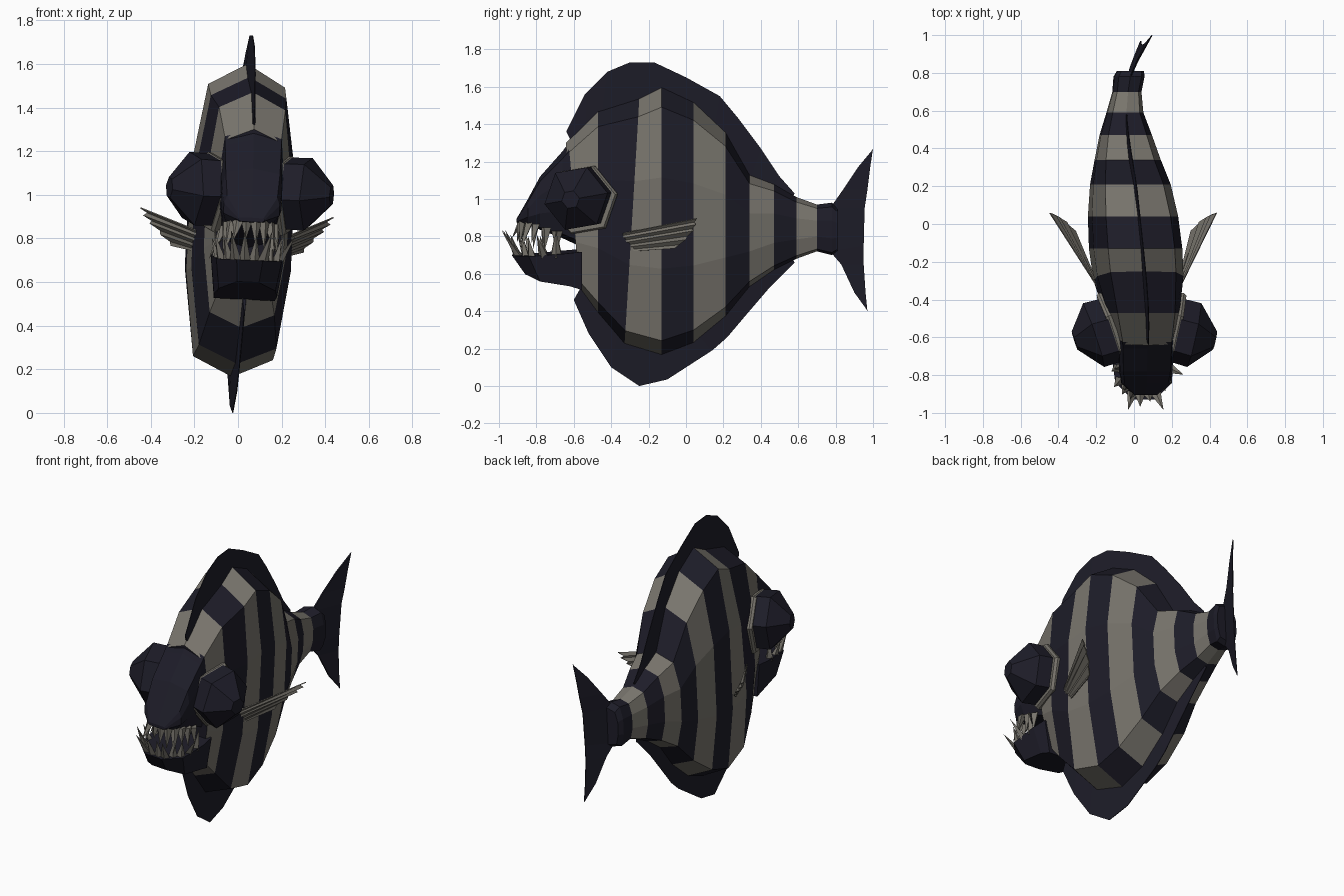
import bpy, bmesh, math, random
from mathutils import Vector

if "Cube" in bpy.data.objects:
    bpy.data.objects.remove(bpy.data.objects["Cube"])

random.seed(4)


def material(name, rgb):
    m = bpy.data.materials.new(name)
    m.diffuse_color = (*rgb, 1)
    m.use_nodes = True
    m.node_tree.nodes["Principled BSDF"].inputs["Base Color"].default_value = m.diffuse_color
    return m


DARK = material("dark navy", (0.0125, 0.012, 0.0215))
BEIGE = material("grey beige", (0.19, 0.178, 0.153))

# Swimming curve: sideways offset of the centre line along the body
CURVE = [(-1, .065), (-.6, .05), (-.36, .03), (-.13, .008), (.2, -.018),
         (.45, -.042), (.62, -.048), (.8, -.022), (1, .075)]


def bend(v):
    y = max(-1, min(1, v.y))
    for (a, fa), (b, fb) in zip(CURVE, CURVE[1:]):
        if a <= y <= b:
            f = fa + (fb - fa) * (y - a) / (b - a)
            break
    return Vector((v.x + f + 0.05 * (v.z - .87), v.y, v.z - 0.05 * v.x))


def finish(name, bm, mats):
    bmesh.ops.recalc_face_normals(bm, faces=bm.faces)
    for v in bm.verts:
        v.co = bend(v.co)
    me = bpy.data.meshes.new(name)
    bm.to_mesh(me)
    bm.free()
    for m in mats:
        me.materials.append(m)
    ob = bpy.data.objects.new(name, me)
    bpy.context.collection.objects.link(ob)
    return ob


def loft(bm, rings, colours=None, closed=True, caps=True):
    vs = [[bm.verts.new(p) for p in r] for r in rings]
    n = len(vs[0])
    for i, (a, b) in enumerate(zip(vs, vs[1:])):
        for k in range(n if closed else n - 1):
            j = (k + 1) % n
            f = bm.faces.new((a[k], a[j], b[j], b[k]))
            f.material_index = colours[i] if colours else 0
    if caps:
        bm.faces.new(vs[0])
        bm.faces.new(vs[-1])


def ring(y, top, bottom, w, shoulder=.75, lean=0):
    h = top - bottom
    half = [(0, top), (shoulder * w, top - .07 * h), (w, top - .33 * h),
            (w, top - .67 * h), (.78 * w, bottom + .06 * h), (0, bottom)]
    pts = half + [(-x, z) for x, z in half[-2:0:-1]]
    return [(x, y + lean * (z - .87), z) for x, z in pts]


# Striped body: one ring at every stripe edge
body = [ring(-.60, 1.30, .52, .15, .85, -.1), ring(-.47, 1.47, .39, .19, .8),
        ring(-.29, 1.54, .225, .228, .76, .06), ring(-.13, 1.6, .165, .235),
        ring(.04, 1.52, .23, .228), ring(.21, 1.36, .37, .205),
        ring(.34, 1.13, .53, .17), ring(.47, 1.08, .62, .135),
        ring(.59, 1.01, .68, .095), ring(.70, .97, .72, .075),
        ring(.78, .98, .70, .08), ring(.81, .95, .72, .07)]
bm = bmesh.new()
loft(bm, body, [1, 0, 1, 0, 1, 0, 1, 0, 1, 0, 0])
finish("body", bm, [DARK, BEIGE])

# Snout
bm = bmesh.new()
loft(bm, [ring(-.585, 1.30, .75, .145, .9, -.1), ring(-.66, 1.255, .79, .143, .9),
          ring(-.78, 1.12, .835, .138, .9), ring(-.845, 1.0, .865, .128, .9),
          ring(-.905, .895, .875, .06, .9)])
finish("snout", bm, [DARK])

# Lower jaw
JAW = [(.165, -.555, .725), (.168, -.65, .715), (.15, -.84, .70), (.06, -.93, .70)]
CHIN = [(.14, -.555, .52), (.145, -.62, .54), (.13, -.78, .565), (.05, -.86, .60)]


def both(pts):
    return pts + [(-x, y, z) for x, y, z in reversed(pts)]


bm = bmesh.new()
loft(bm, [both(JAW), both(CHIN)])
finish("lower_jaw", bm, [DARK])


# Teeth: thin four-sided spikes along the two lips
def along(path, t):
    s = t * (len(path) - 1)
    i = min(int(s), len(path) - 2)
    return Vector(path[i]).lerp(Vector(path[i + 1]), s - i)


def teeth(name, lip, up, count, reach):
    bm = bmesh.new()
    path = both(lip)
    for i in range(count):
        base = along(path, (i + .5) / count)
        out = Vector((base.x * 1.2, base.y + .68, 0)).normalized()
        length = random.uniform(.08, .14)
        tip = base + Vector((0, 0, up * length)) + out * random.uniform(.1, 1) * reach
        side = Vector((-out.y, out.x, 0))
        r = .03
        base.z -= up * .015
        q = [bm.verts.new(base + d * r) for d in (side, out * .8, -side, -out * .8)]
        t = bm.verts.new(tip)
        for k in range(4):
            bm.faces.new((q[k], q[(k + 1) % 4], t))
        bm.faces.new(q)
    finish(name, bm, [BEIGE])


teeth("upper_teeth", [(.12, -.66, .81), (.11, -.80, .855), (.05, -.88, .88)], -1, 12, .07)
teeth("lower_teeth", [(.145, -.66, .71), (.125, -.82, .70), (.05, -.895, .70)], 1, 12, .12)


# Eyes with socket rims, facing slightly forward
def disc(side, d, r, back=0, n=6):
    ax = Vector((math.cos(.27), -math.sin(.27), 0))
    u = Vector((math.sin(.27), math.cos(.27), 0))
    c = Vector((.165, -.56 + back, 1.015 - back)) + ax * d
    pts = [c + u * r * math.cos(a) + Vector((0, 0, r * math.sin(a)))
           for a in (math.tau * (k + .17) / n for k in range(n))]
    return [(side * p.x, p.y, p.z) for p in pts]


for side, label in ((1, "right"), (-1, "left")):
    bm = bmesh.new()
    loft(bm, [disc(side, -.06, .18, .012), disc(side, .01, .195, .012),
              disc(side, .025, .185, .012)])
    finish(label + "_eye_socket", bm, [BEIGE])
    bm = bmesh.new()
    loft(bm, [disc(side, .0, .175), disc(side, .105, .178), disc(side, .215, .05)])
    finish(label + "_eye", bm, [DARK])

    # Pleated side fin: rays with notches between the tips
    tips = [(.44, .06, .92), (.425, .055, .885), (.395, .04, .85),
            (.345, 0, .80), (.30, -.06, .75)]
    n = len(tips) * 2 - 1
    inner, outer = [], []
    for i in range(n):
        root = Vector((.205, -.355 + .03 * i / n, .825 - .11 * i / n))
        t = Vector(tips[i // 2])
        if i % 2:
            t = root.lerp((t + Vector(tips[i // 2 + 1])) / 2, .94) + Vector((-.012, .012, 0))
        inner.append((side * root.x, root.y, root.z))
        outer.append((side * t.x, t.y, t.z))
    bm = bmesh.new()
    loft(bm, [inner, outer], closed=False, caps=False)
    fin = finish(label + "_side_fin", bm, [BEIGE])
    fin.modifiers.new("thickness", "SOLIDIFY").thickness = .006


# Flat fins: strips of (root, edge) points, thinner toward the edge
def flat_fin(name, pairs, t=.009):
    bm = bmesh.new()
    loft(bm, [[(t, *a), (.002, *b), (-.002, *b), (-t, *a)] for a, b in pairs])
    finish(name, bm, [DARK])


flat_fin("back_fin", [
    ((-.60, 1.28), (-.64, 1.36)), ((-.53, 1.36), (-.54, 1.56)),
    ((-.45, 1.44), (-.42, 1.68)), ((-.30, 1.50), (-.30, 1.73)),
    ((-.13, 1.55), (-.17, 1.73)), ((0, 1.49), (0, 1.65)),
    ((.15, 1.37), (.18, 1.55)), ((.24, 1.25), (.28, 1.43)),
    ((.34, 1.10), (.40, 1.27)), ((.45, 1.05), (.50, 1.12)),
    ((.56, .98), (.58, 1.03))])
flat_fin("belly_fin", [
    ((-.56, .53), (-.60, .46)), ((-.48, .43), (-.52, .28)),
    ((-.36, .32), (-.40, .10)), ((-.25, .25), (-.25, .0)),
    ((-.13, .21), (-.10, .035)), ((.06, .28), (.14, .19)),
    ((.18, .38), (.22, .26)), ((.30, .52), (.33, .39)),
    ((.43, .63), (.45, .53)), ((.56, .70), (.58, .66))])
flat_fin("tail_fin", [
    ((.965, .41), (.97, .40)), ((.90, .50), (.96, .50)), ((.83, .65), (.95, .65)),
    ((.77, .72), (.95, .75)), ((.77, .95), (.955, .95)), ((.84, 1.05), (.97, 1.05)),
    ((.92, 1.17), (.985, 1.17)), ((.995, 1.26), (1, 1.27))], .004)
